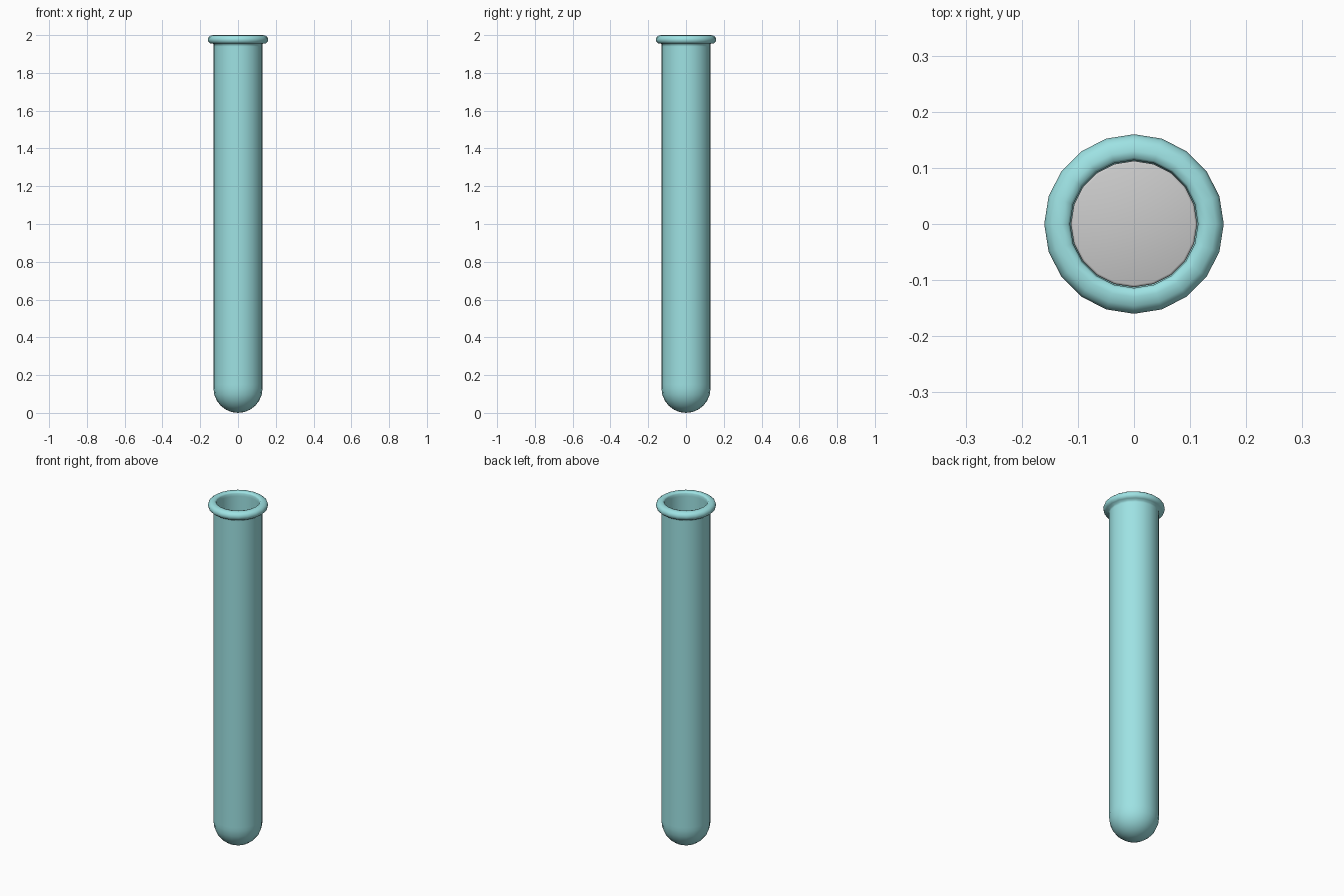
import bpy, bmesh
from math import sin, cos, pi, radians

if "Cube" in bpy.data.objects:
    bpy.data.objects.remove(bpy.data.objects["Cube"])

SIDES = 20


def arc(cr, cz, r, a0, a1, n):
    """Profile points (radius, z) along a circular arc, angles in degrees."""
    out = []
    for i in range(n + 1):
        a = radians(a0 + (a1 - a0) * i / n)
        out.append((max(0.0, cr + r * cos(a)), cz + r * sin(a)))
    return out


def lathe(name, profile, color=None):
    """Spin a (radius, z) profile around z and shade it smooth."""
    bm = bmesh.new()
    verts = [bm.verts.new((r, 0, z)) for r, z in profile]
    edges = [bm.edges.new(p) for p in zip(verts, verts[1:])]
    bmesh.ops.spin(bm, geom=verts + edges, cent=(0, 0, 0), axis=(0, 0, 1),
                   angle=2 * pi, steps=SIDES, use_duplicate=False)
    bmesh.ops.remove_doubles(bm, verts=bm.verts, dist=1e-4)
    bmesh.ops.recalc_face_normals(bm, faces=bm.faces)
    for f in bm.faces:
        f.smooth = True
    mesh = bpy.data.meshes.new(name)
    bm.to_mesh(mesh)
    bm.free()
    obj = bpy.data.objects.new(name, mesh)
    bpy.context.collection.objects.link(obj)
    if color:
        mat = bpy.data.materials.new(name)
        mat.diffuse_color = color
        mat.use_nodes = True
        mat.node_tree.nodes["Principled BSDF"].inputs["Base Color"].default_value = mat.diffuse_color
        mesh.materials.append(mat)
    return obj


# Glass tube: round bottom, straight wall held by support loops, rolled lip
R, INNER = 0.13, 0.114
profile = arc(0, R, R, -90, 0, 6)
profile += [(R, R + 0.02), (R, 1.94), (R, 1.954)]
profile += [(0.148, 1.956), (0.157, 1.965), (0.16, 1.977), (0.156, 1.989),
            (0.146, 1.997), (0.130, 2.0), (0.118, 1.998), (INNER, 1.99)]
profile += [(INNER, 1.975), (INNER, R + 0.02)]
profile += arc(0, R, INNER, 0, -90, 6)
lathe("glass_tube", profile, (0.34, 0.76, 0.77, 1))

# Liquid filling the lower part of the tube, with a softly rounded surface edge
LEVEL, LR, B = 1.0, 0.1125, 0.004
liquid = arc(0, R, LR, -90, 0, 6)
liquid += arc(LR - B, LEVEL - B, B, 0, 90, 2) + [(0, LEVEL)]
lathe("liquid", liquid)
